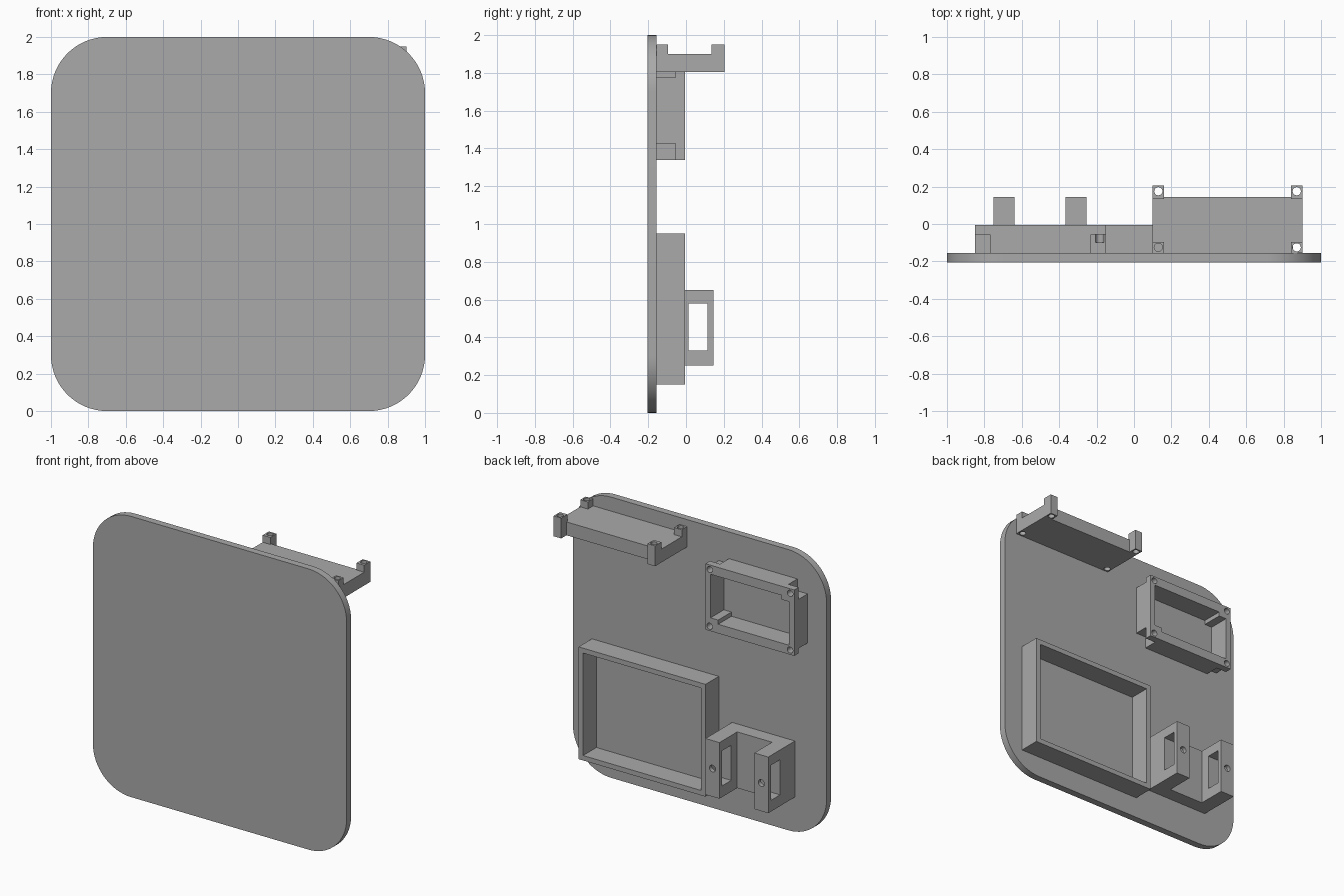
import bpy
import math

if "Cube" in bpy.data.objects:
    bpy.data.objects.remove(bpy.data.objects["Cube"])

grey = bpy.data.materials.new("plain grey")
grey.diffuse_color = (0.4, 0.4, 0.4, 1)
grey.use_nodes = True
grey.node_tree.nodes["Principled BSDF"].inputs["Base Color"].default_value = grey.diffuse_color

BACK = -0.155   # rear surface of the panel
SINK = 0.01     # overlap used so joined parts fuse cleanly


def finish(name, verts, faces):
    mesh = bpy.data.meshes.new(name)
    mesh.from_pydata(verts, [], faces)
    mesh.materials.append(grey)
    ob = bpy.data.objects.new(name, mesh)
    bpy.context.collection.objects.link(ob)
    return ob


def box(name, x, y, z):
    verts = [(a, b, c) for a in x for b in y for c in z]
    faces = [(0, 1, 3, 2), (4, 6, 7, 5), (0, 4, 5, 1),
             (2, 3, 7, 6), (0, 2, 6, 4), (1, 5, 7, 3)]
    return finish(name, verts, faces)


def prism(name, loop, axis, lo, hi):
    """Extrude a 2D loop along y or z."""
    n = len(loop)
    put = (lambda p, t: (p[0], t, p[1])) if axis == 'y' else (lambda p, t: (p[0], p[1], t))
    verts = [put(p, t) for t in (lo, hi) for p in loop]
    faces = [tuple(range(n)), tuple(reversed(range(n, 2 * n)))]
    faces += [(i, i + n, (i + 1) % n + n, (i + 1) % n) for i in range(n)]
    if axis == 'z':
        faces = [tuple(reversed(f)) for f in faces]
    return finish(name, verts, faces)


def rod(cx, cy, r, axis, lo, hi):
    loop = [(cx + r * math.cos(i * math.tau / 20), cy + r * math.sin(i * math.tau / 20))
            for i in range(20)]
    return prism("hole_cutter", loop, axis, lo, hi)


def combine(ob, others, op):
    """Apply a boolean with each helper, then remove the helper."""
    for other in others:
        other.hide_render = True
        mod = ob.modifiers.new(op, 'BOOLEAN')
        mod.operation, mod.object, mod.solver = op, other, 'EXACT'
        bpy.context.view_layer.objects.active = ob
        bpy.ops.object.modifier_apply(modifier=mod.name)
        bpy.data.objects.remove(other)


def smooth(ob):
    bpy.ops.object.select_all(action='DESELECT')
    ob.select_set(True)
    bpy.context.view_layer.objects.active = ob
    bpy.ops.object.shade_smooth_by_angle(angle=math.radians(30))


# Rounded square panel
R, STEPS = 0.3, 16
outline = []
for k, (sx, sz) in enumerate([(1, 1), (-1, 1), (-1, -1), (1, -1)]):
    for i in range(STEPS + 1):
        a = (k + i / STEPS) * math.pi / 2
        outline.append((sx * (1 - R) + R * math.cos(a), 1 + sz * (1 - R) + R * math.sin(a)))
panel = prism("panel", outline, 'y', -0.205, BACK)
smooth(panel)

# Shelf with four drilled corner posts
shelf = box("shelf", (0.1, 0.9), (BACK, 0.145), (1.805, 1.9))
posts, drills = [], []
for x in (0.1, 0.84):
    for y in (BACK, 0.145):
        y0 = y - SINK if y > 0 else y
        posts.append(box("post", (x, x + 0.06), (y0, y + 0.06), (1.805, 1.95)))
        drills.append(rod(x + 0.03, y + 0.03, 0.022, 'z', 1.7, 2.05))
combine(shelf, posts, 'UNION')
combine(shelf, drills, 'DIFFERENCE')
smooth(shelf)

# Large open tray
tray = box("tray", (-0.15, 0.85), (BACK, -0.005), (0.15, 0.95))
combine(tray, [box("tray_cutter", (-0.115, 0.815), (-0.3, 0.1), (0.185, 0.915))], 'DIFFERENCE')

# Small screen frame with corner tabs; opposite corners match
frame = box("screen_frame", (-0.85, -0.15), (BACK, -0.005), (1.34, 1.81))
combine(frame, [box("window_cutter", (-0.81, -0.19), (-0.3, 0.1), (1.405, 1.745))], 'DIFFERENCE')
combine(frame, [box("corner_block", (-0.25, -0.16), (BACK, -0.005), (1.35, 1.435)),
                box("corner_block", (-0.84, -0.75), (BACK, -0.005), (1.715, 1.80))], 'UNION')
cuts = []
for x, low, high in ((-0.23, 0.085, 0.035), (-0.85, 0.035, 0.085)):
    x0, x1 = (x, -0.1) if x > -0.5 else (-0.9, x + 0.08)
    cuts.append(box("notch", (x0, x1), (-0.3, -0.055), (1.3, 1.34 + low)))
    cuts.append(box("notch", (x0, x1), (-0.3, -0.055), (1.81 - high, 1.9)))
for x in (-0.817, -0.183):
    for z in (1.373, 1.777):
        cuts.append(rod(x, z, 0.022, 'y', -0.1, 0.1))
combine(frame, cuts, 'DIFFERENCE')
smooth(frame)

# U-shaped bracket with side windows and screw holes
u = [(-0.75, BACK), (-0.255, BACK), (-0.255, 0.145), (-0.365, 0.145),
     (-0.365, -0.055), (-0.64, -0.055), (-0.64, 0.145), (-0.75, 0.145)]
bracket = prism("bracket", u, 'z', 0.25, 0.65)
cuts = [box("side_window", (-0.9, -0.1), (0.012, 0.115), (0.33, 0.58))]
cuts += [rod(x, 0.45, 0.024, 'y', 0.06, 0.2) for x in (-0.695, -0.31)]
combine(bracket, cuts, 'DIFFERENCE')
smooth(bracket)
